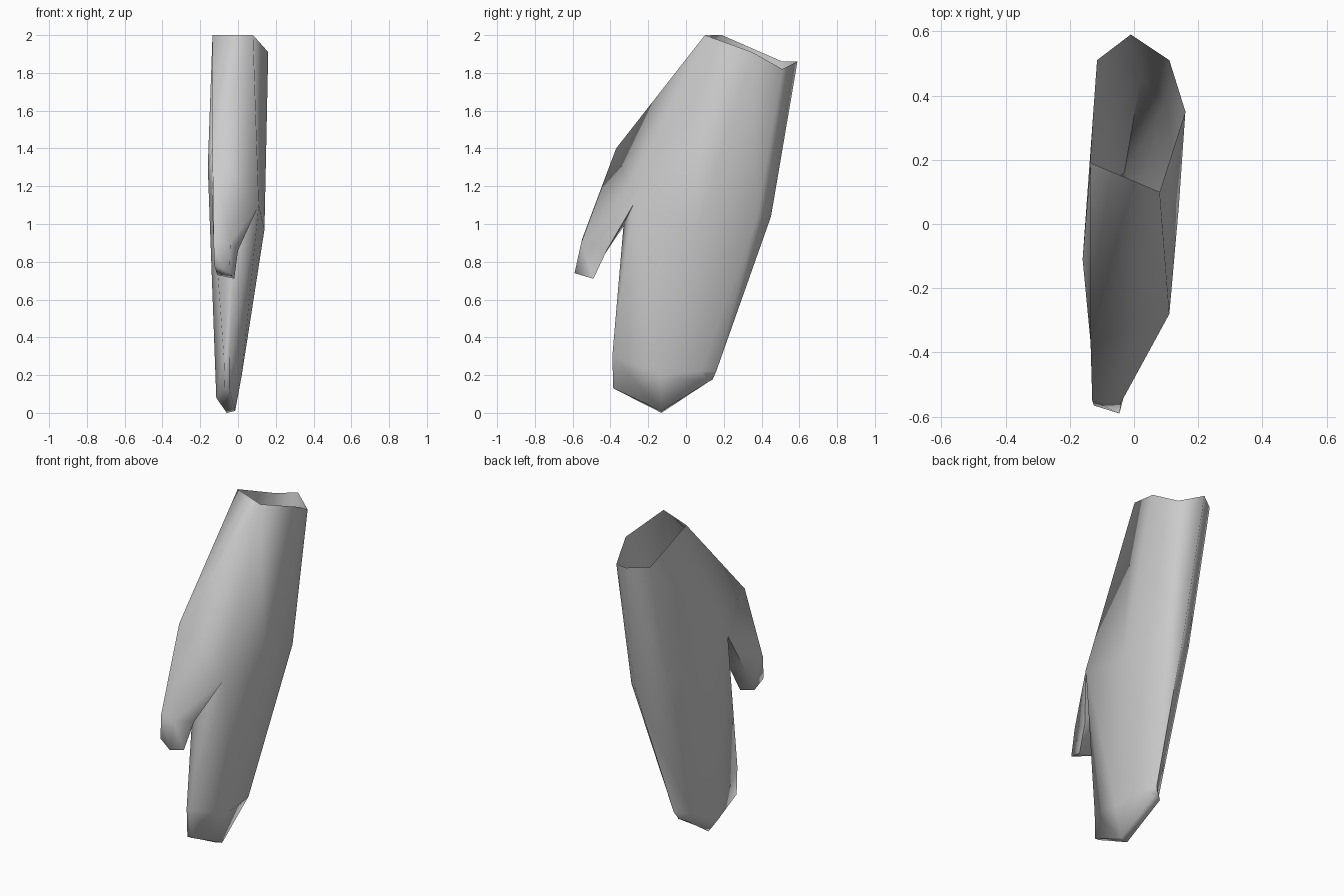
import bpy
import bmesh
from math import radians

default_cube = bpy.data.objects.get("Cube")
if default_cube:
    bpy.data.objects.remove(default_cube, do_unlink=True)

# Material
grey = bpy.data.materials.new("plain grey")
grey.use_nodes = True
shade = (0.6, 0.6, 0.6, 1)
grey.diffuse_color = shade
grey.node_tree.nodes["Principled BSDF"].inputs["Base Color"].default_value = shade

# Cross-sections of the hand, from the open cuff to the fingertips.
# Each starts at the front on the -x side and runs round past +x and the back.
cuff = [(-.135, .19, 2), (.08, .1, 2), (.16, .35, 1.91), (.11, .51, 1.82),
        (-.01, .59, 1.86), (-.115, .51, 1.86), (-.125, .35, 1.93)]
palm = [(-.14, -.2, 1.18), (.11, -.28, 1.1), (.14, .06, .97), (.1, .38, 1.05),
        (.02, .45, 1.04), (-.115, .33, 1.05), (-.16, -.11, 1.3)]
fingers = [(-.075, -.385, .3), (-.045, -.39, .3), (.02, -.13, .2), (.015, .08, .22),
           (-.03, .16, .22), (-.1, .09, .2), (-.115, -.14, .08)]
tip = [(-.07, -.385, .13), (-.045, -.385, .13), (-.015, -.13, .01), (-.03, .12, .165),
       (-.05, .14, .175), (-.085, .12, .165), (-.06, -.13, 0)]

# Thumb: the bulge at its root, then two four-sided sections
thumb_root = (-.135, -.37, 1.4)
thumb_web = (-.02, -.33, 1)
thumb_middle = [(-.13, -.55, .92), (-.04, -.555, .9), (0, -.42, .86), (-.12, -.41, .87)]
thumb_tip = [(-.125, -.565, .78), (-.045, -.59, .74), (-.02, -.49, .71), (-.11, -.5, .73)]

bm = bmesh.new()


def add_ring(points):
    return [bm.verts.new(p) for p in points]


def bridge(upper, lower, skip=()):
    """Join two rings with quads, leaving out the listed sides."""
    count = len(upper)
    for i in range(count):
        if i not in skip:
            j = (i + 1) % count
            bm.faces.new((upper[i], lower[i], lower[j], upper[j]))


cuff_ring, palm_ring, finger_ring, tip_ring = map(add_ring, (cuff, palm, fingers, tip))
middle_ring, end_ring = map(add_ring, (thumb_middle, thumb_tip))
root, web = add_ring((thumb_root, thumb_web))

# Hand walls: the front is left open at the palm and the thumb web
last = len(cuff) - 1
bridge(cuff_ring, palm_ring, skip=(0, last))
bridge(palm_ring, finger_ring, skip=(0,))
bridge(finger_ring, tip_ring)

# V-shaped end of the fingers
front_left, front_right, low_right, back_right, back, back_left, low_left = tip_ring
bm.faces.new((front_left, low_left, low_right, front_right))
bm.faces.new((low_left, back_left, back, back_right, low_right))

# Front of the palm, folded around the thumb root
cuff_left, cuff_right = cuff_ring[:2]
crotch_left, crotch_right = palm_ring[:2]
cuff_side, palm_side = cuff_ring[last], palm_ring[last]
bm.faces.new((cuff_left, root, cuff_right))
bm.faces.new((cuff_right, root, crotch_right))
bm.faces.new((cuff_side, palm_side, cuff_left))
bm.faces.new((cuff_left, palm_side, root))
bm.faces.new((palm_side, crotch_left, root))

# Front of the fingers below the web
finger_left, finger_right = finger_ring[:2]
bm.faces.new((crotch_left, finger_left, web))
bm.faces.new((web, finger_left, finger_right))
bm.faces.new((web, finger_right, crotch_right))

# Thumb
outer_left, outer_right, inner_right, inner_left = middle_ring
bm.faces.new((root, outer_left, outer_right))
bm.faces.new((root, outer_right, crotch_right))
bm.faces.new((crotch_right, outer_right, inner_right))
bm.faces.new((crotch_right, inner_right, web))
bm.faces.new((web, inner_right, inner_left, crotch_left))
bm.faces.new((crotch_left, inner_left, outer_left, root))
bridge(middle_ring, end_ring)
bm.faces.new(end_ring[::-1])

bmesh.ops.recalc_face_normals(bm, faces=bm.faces)
mesh = bpy.data.meshes.new("mitten")
bm.to_mesh(mesh)
bm.free()
mesh.materials.append(grey)

mitten = bpy.data.objects.new("mitten", mesh)
bpy.context.collection.objects.link(mitten)
bpy.ops.object.select_all(action="DESELECT")
mitten.select_set(True)
bpy.context.view_layer.objects.active = mitten
bpy.ops.object.shade_smooth_by_angle(angle=radians(85))
